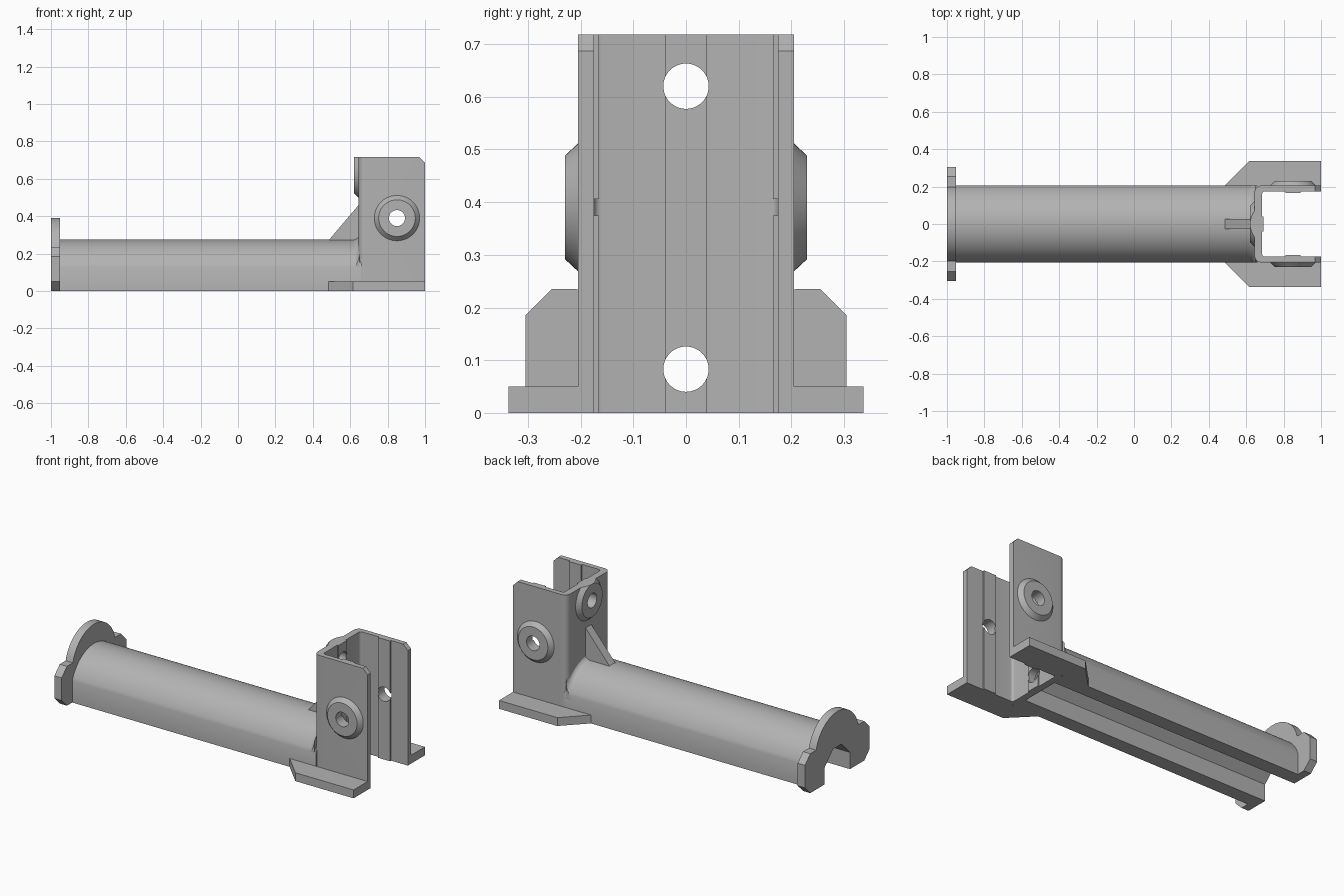
import bpy, bmesh, math
from mathutils import Matrix

cube = bpy.data.objects.get("Cube")
if cube:
    bpy.data.objects.remove(cube, do_unlink=True)

grey = bpy.data.materials.new("plain_grey")
grey.use_nodes = True
GREY = (0.45, 0.45, 0.45, 1)
grey.diffuse_color = GREY
grey.node_tree.nodes["Principled BSDF"].inputs["Base Color"].default_value = GREY


def finish(name, bm):
    bmesh.ops.recalc_face_normals(bm, faces=bm.faces)
    mesh = bpy.data.meshes.new(name)
    bm.to_mesh(mesh)
    bm.free()
    mesh.materials.append(grey)
    obj = bpy.data.objects.new(name, mesh)
    bpy.context.collection.objects.link(obj)
    return obj


def prism(name, points, axis, low, high):
    """Extrude a 2D outline along one axis."""
    place = {"X": lambda a, b, t: (t, a, b),
             "Y": lambda a, b, t: (a, t, b),
             "Z": lambda a, b, t: (a, b, t)}[axis]
    bm = bmesh.new()
    ends = [[bm.verts.new(place(a, b, t)) for a, b in points] for t in (low, high)]
    for end in ends:
        bm.faces.new(end)
    for i in range(len(points)):
        j = (i + 1) % len(points)
        bm.faces.new((ends[0][i], ends[0][j], ends[1][j], ends[1][i]))
    return finish(name, bm)


def cone(name, centre, axis, r1, r2, depth):
    """Cone or cylinder whose r2 end points along the signed axis."""
    turn = {"+Y": (-90, "X"), "-Y": (90, "X"), "-X": (-90, "Y")}[axis]
    bm = bmesh.new()
    bmesh.ops.create_cone(bm, cap_ends=True, segments=48, radius1=r1, radius2=r2, depth=depth,
                          matrix=Matrix.Translation(centre) @ Matrix.Rotation(math.radians(turn[0]), 4, turn[1]))
    return finish(name, bm)


def cut(obj, cutter):
    cutter.hide_render = True
    mod = obj.modifiers.new("cut", "BOOLEAN")
    mod.operation = "DIFFERENCE"
    mod.solver = "EXACT"
    mod.object = cutter
    bpy.context.view_layer.objects.active = obj
    bpy.ops.object.modifier_apply(modifier=mod.name)


def arc(cx, cy, r, start, stop, steps):
    angles = [math.radians(start + (stop - start) * i / steps) for i in range(steps + 1)]
    return [(cx + r * math.cos(a), cy + r * math.sin(a)) for a in angles]


WALL = 0.205        # outer half width
TOP = 0.718
ARC_Z, ARC_R = 0.058, 0.217
HOLE_R = 0.043
parts = []

# Open underside shared by the beam and the end flange
hollow = [(-0.12, 0), (-0.12, 0.1), (-0.04, 0.18), (0.04, 0.18), (0.12, 0.1), (0.12, 0)]

# Long arched beam
side = math.degrees(math.acos(WALL / ARC_R))
beam = [(WALL, 0)] + arc(0, ARC_Z, ARC_R, side, 180 - side, 32) + [(-WALL, 0)]
parts.append(prism("beam", beam + hollow, "X", -0.96, 0.66))

# End flange with ears and round top
half = [(0.255, 0), (0.305, 0.05), (0.305, 0.185), (0.255, 0.235)]
crown = arc(0, 0.185, WALL, 14, 166, 32)
flange = half + crown + [(-y, z) for y, z in reversed(half)]
parts.append(prism("end_flange", flange + hollow, "X", -1, -0.952))

# Flared fillet between beam and bracket
bm = bmesh.new()
rings = []
for k in range(7):
    a = math.radians(15 * k)
    flare = 0.035 * (1 - math.cos(a))
    ys = [WALL * (i / 12 - 1) for i in range(25)]
    ring = [(y, ARC_Z + math.sqrt((ARC_R + flare) ** 2 - y * y)) for y in ys]
    ring += [(y, ARC_Z + math.sqrt(0.21 ** 2 - y * y)) for y in reversed(ys)]
    rings.append([bm.verts.new((0.615 + 0.035 * math.sin(a), y, z)) for y, z in ring])
for r, s in zip(rings, rings[1:]):
    for i in range(len(r)):
        j = (i + 1) % len(r)
        bm.faces.new((r[i], r[j], s[j], s[i]))
bm.faces.new(rings[0])
bm.faces.new(rings[-1])
parts.append(finish("joint_fillet", bm))

# Upright U bracket with shallow inner ridges
outer = arc(0.68, 0.17, 0.035, 180, 90, 8) + [(1, WALL), (1, 0.175)]
ridge = [(0.89, 0.175), (0.89, 0.165), (0.81, 0.165), (0.81, 0.175)]
inner = arc(0.7, 0.16, 0.015, 90, 180, 5) + [(0.685, 0.04), (0.693, 0.04)]
section = outer + ridge + inner
bracket = prism("bracket", section + [(x, -y) for x, y in reversed(section)], "Z", 0, TOP)
parts.append(bracket)

# Raised bosses around the bolt holes
side_bosses = []
for label, s in (("left", 1), ("right", -1)):
    boss = cone(label + "_boss", (0.85, s * 0.215, 0.39), "+Y" if s > 0 else "-Y", 0.126, 0.098, 0.03)
    side_bosses.append(boss)
back_boss = cone("back_boss", (0.635, 0, 0.62), "-X", 0.126, 0.098, 0.03)
parts += side_bosses + [back_boss]

# Bolt holes, chamfered top corners and trimmed boss
side_hole = cone("side_hole_cutter", (0.85, 0, 0.39), "+Y", HOLE_R, HOLE_R, 0.6)
upper_hole = cone("upper_hole_cutter", (0.66, 0, 0.62), "-X", HOLE_R, HOLE_R, 0.2)
lower_hole = cone("lower_hole_cutter", (0.66, 0, 0.083), "-X", HOLE_R, HOLE_R, 0.2)
corner = prism("corner_cutter", [(0.96, 0.727), (1.02, 0.727), (1.02, 0.667)], "Y", -0.3, 0.3)
trim = prism("trim_cutter", [(0.5, TOP), (0.8, TOP), (0.8, 0.9), (0.5, 0.9)], "Y", -0.3, 0.3)
for cutter in (side_hole, upper_hole, lower_hole, corner):
    cut(bracket, cutter)
for boss in side_bosses:
    cut(boss, side_hole)
for cutter in (upper_hole, trim):
    cut(back_boss, cutter)
for cutter in (side_hole, upper_hole, lower_hole, corner, trim):
    bpy.data.objects.remove(cutter, do_unlink=True)

# Triangular rib behind the bracket
rib = [(0.485, 0.26), (0.485, 0.272), (0.645, 0.46), (0.66, 0.46), (0.66, 0.26)]
parts.append(prism("rib", rib, "Y", -0.027, 0.027))

# Flat feet beside the bracket
for label, s in (("left", 1), ("right", -1)):
    foot = [(0.485, s * WALL), (0.615, s * 0.337), (1, s * 0.337), (1, s * WALL)]
    parts.append(prism(label + "_foot", foot, "Z", 0, 0.05))

# Smooth curved faces, keep edges crisp
bpy.ops.object.select_all(action="DESELECT")
for obj in parts:
    obj.select_set(True)
bpy.context.view_layer.objects.active = parts[0]
bpy.ops.object.shade_smooth_by_angle(angle=math.radians(30))
